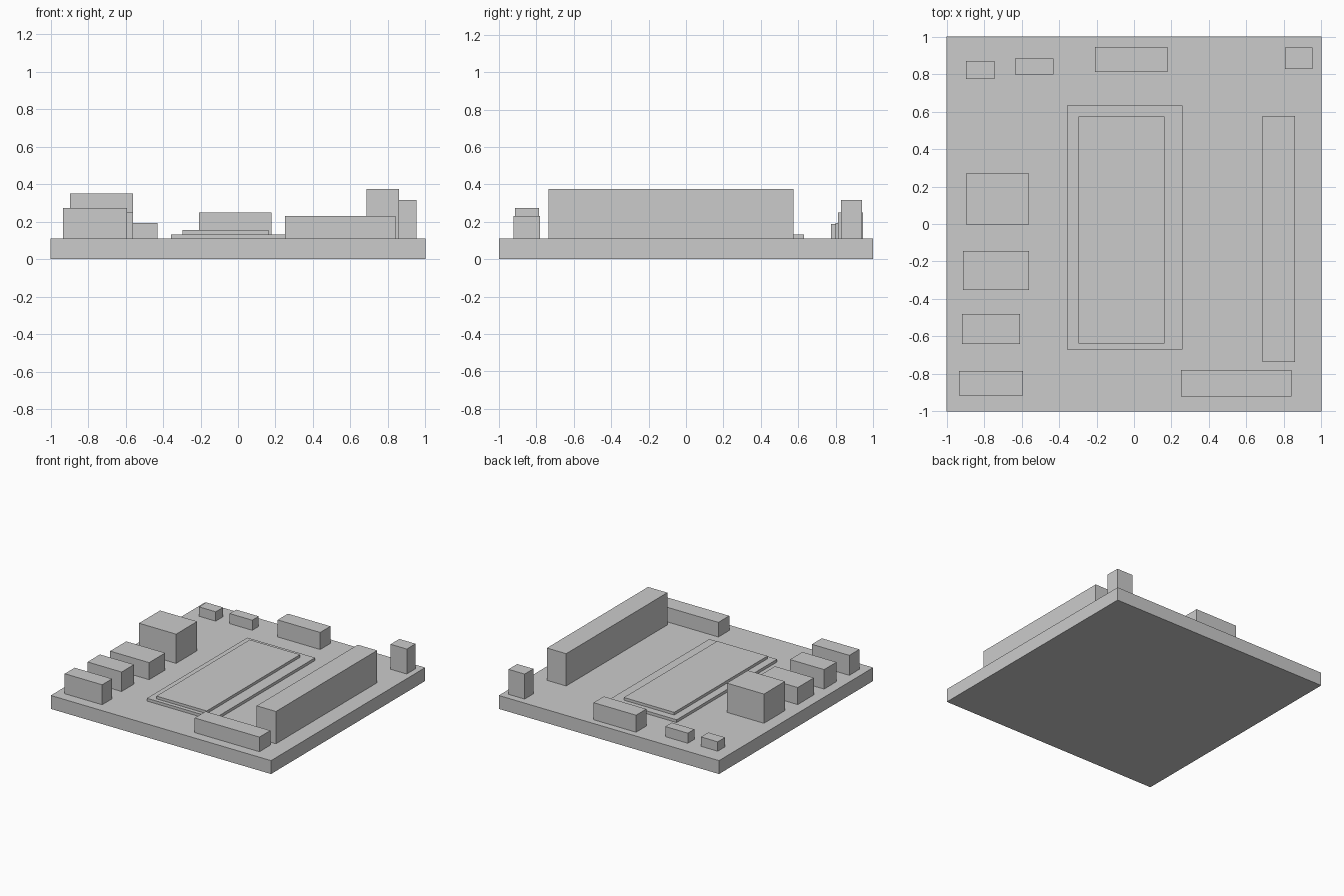
import bpy

if "Cube" in bpy.data.objects:
    bpy.data.objects.remove(bpy.data.objects["Cube"])


def box(name, x0, x1, y0, y1, z0, z1):
    """Axis-aligned block given by its limits."""
    bpy.ops.mesh.primitive_cube_add(size=1, location=((x0 + x1) / 2, (y0 + y1) / 2, (z0 + z1) / 2))
    ob = bpy.context.object
    ob.name = name
    ob.scale = (x1 - x0, y1 - y0, z1 - z0)
    bpy.ops.object.transform_apply(location=False, rotation=False, scale=True)
    return ob


BASE = 0.11

# Square ground slab
box("ground_slab", -1, 1, -1, 1, 0, BASE)

# Two-step central platform
box("platform_lower", -0.358, 0.258, -0.67, 0.632, BASE, 0.133)
box("platform_upper", -0.295, 0.162, -0.637, 0.574, 0.133, 0.155)

# Surrounding blocks: name, x limits, y limits, top height
blocks = [
    ("long_block_right", 0.685, 0.86, -0.736, 0.576, 0.375),
    ("block_front_right", 0.252, 0.84, -0.921, -0.78, 0.23),
    ("tower_back_right", 0.806, 0.953, 0.828, 0.942, 0.315),
    ("block_back_middle", -0.208, 0.178, 0.812, 0.945, 0.25),
    ("block_back_left", -0.635, -0.43, 0.799, 0.883, 0.193),
    ("block_back_corner", -0.897, -0.745, 0.775, 0.87, 0.187),
    ("tall_block_left", -0.897, -0.56, -0.003, 0.27, 0.35),
    ("row_block_1", -0.914, -0.56, -0.353, -0.144, 0.25),
    ("row_block_2", -0.918, -0.608, -0.641, -0.48, 0.27),
    ("row_block_3", -0.933, -0.593, -0.915, -0.786, 0.274),
]
for name, x0, x1, y0, y1, top in blocks:
    box(name, x0, x1, y0, y1, BASE, top)
